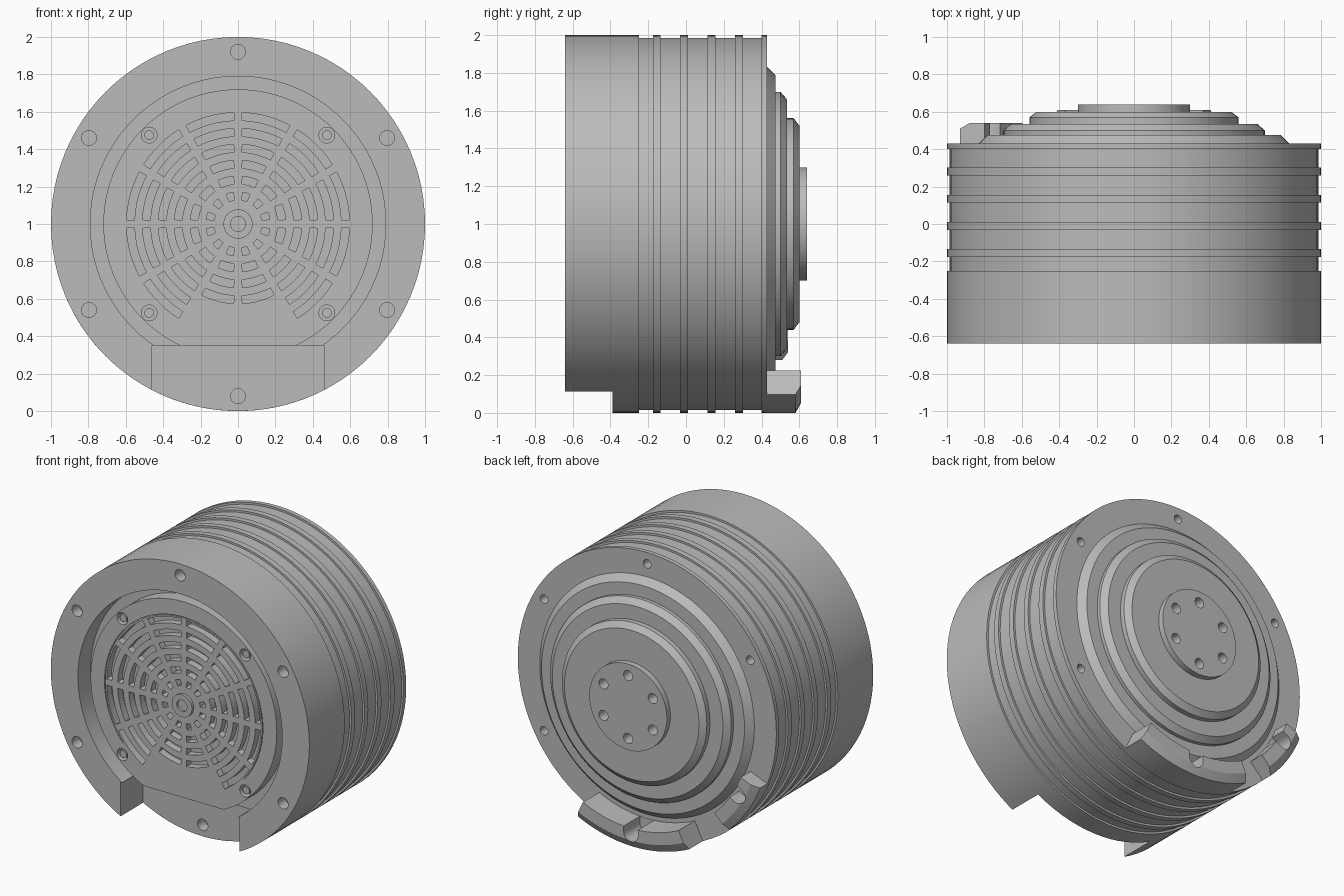
import bpy, bmesh, math
from mathutils import Matrix, Vector

cube = bpy.data.objects.get("Cube")
if cube:
    bpy.data.objects.remove(cube, do_unlink=True)

grey = bpy.data.materials.new("grey_metal")
grey.use_nodes = True
COLOUR = (0.5, 0.5, 0.5, 1)
grey.diffuse_color = COLOUR
grey.node_tree.nodes["Principled BSDF"].inputs["Base Color"].default_value = COLOUR
CENTRE = Vector((0, 0, 1))


def finish(name, bm):
    bmesh.ops.recalc_face_normals(bm, faces=bm.faces)
    mesh = bpy.data.meshes.new(name)
    bm.to_mesh(mesh)
    bm.free()
    mesh.materials.append(grey)
    ob = bpy.data.objects.new(name, mesh)
    bpy.context.collection.objects.link(ob)
    return ob


def sweep(bm, profile, start, end, steps):
    """Turn a closed (radius, y) outline about the y axis through an angle in degrees."""
    rings = []
    for i in range(steps + 1):
        a = math.radians(start + (end - start) * i / steps)
        rings.append([bm.verts.new(CENTRE + Vector((r * math.cos(a), y, r * math.sin(a))))
                      for r, y in profile])
    n = len(profile)
    for lo, hi in zip(rings, rings[1:]):
        for j in range(n):
            k = (j + 1) % n
            bm.faces.new((lo[j], lo[k], hi[k], hi[j]))
    bm.faces.new(rings[0])
    bm.faces.new(rings[-1])


def lathe(name, profile, steps=96):
    """Full turn of an outline that starts and ends on the axis."""
    bm = bmesh.new()
    verts = [bm.verts.new(CENTRE + Vector((r, y, 0))) for r, y in profile]
    edges = [bm.edges.new(p) for p in zip(verts, verts[1:])]
    bmesh.ops.spin(bm, geom=verts + edges, cent=CENTRE, axis=(0, 1, 0),
                   angle=math.tau, steps=steps, use_merge=True)
    bmesh.ops.remove_doubles(bm, verts=bm.verts, dist=1e-4)
    return finish(name, bm)


def rod(bm, x, z, radius, y0, y1, sides=24):
    mat = Matrix.Translation((x, (y0 + y1) / 2, z)) @ Matrix.Rotation(math.pi / 2, 4, 'X')
    bmesh.ops.create_cone(bm, cap_ends=True, segments=sides, radius1=radius,
                          radius2=radius, depth=abs(y1 - y0), matrix=mat)


def block(bm, centre, size, turn=0):
    mat = (Matrix.Translation(centre) @ Matrix.Rotation(turn, 4, 'Y')
           @ Matrix.Diagonal((*size, 1)))
    bmesh.ops.create_cube(bm, size=1, matrix=mat)


def around(radius, degrees):
    a = math.radians(degrees)
    return radius * math.cos(a), 1 + radius * math.sin(a)


def cut(target, name, bm):
    cutter = finish(name, bm)
    cutter.hide_render = True
    mod = target.modifiers.new(name, 'BOOLEAN')
    mod.operation, mod.solver, mod.object = 'DIFFERENCE', 'EXACT', cutter
    bpy.context.view_layer.objects.active = target
    bpy.ops.object.modifier_apply(modifier=name)
    bpy.data.objects.remove(cutter, do_unlink=True)


def smooth(ob):
    bpy.ops.object.select_all(action='DESELECT')
    ob.select_set(True)
    bpy.context.view_layer.objects.active = ob
    bpy.ops.object.shade_smooth_by_angle(angle=math.radians(25))


# Ribbed drum with a front recess and a stepped back
outline = [(0, -.6), (.72, -.6), (.72, -.5), (.79, -.5), (.79, -.64), (1, -.64), (1, -.25)]
for y in (-.155, -.01, .135, .28):
    outline += [(.986, y - .022 if y > -.155 else -.25), (.986, y - .021),
                (1, y - .021), (1, y + .021), (.986, y + .021)]
outline += [(.986, .4), (1, .4), (1, .43), (.83, .43), (.785, .475), (.7, .475), (.7, .5),
            (.66, .535), (.56, .535), (.56, .57), (.52, .6), (.3, .6), (.3, .64), (0, .64)]
body = lathe("drum_body", outline)

# Opening at the bottom of the front
bm = bmesh.new()
block(bm, (0, -.69, .1), (.92, .6, .5))
cut(body, "bottom_opening", bm)

# Rim screw holes, hub holes and screw pockets of the front plate
bm = bmesh.new()
for i in range(6):
    angle = 30 + 60 * i
    x, z = around(.92, angle)
    front = -.39 if angle == 270 else -.64
    rod(bm, x, z, .04, front - .05, front + .08)
    rod(bm, x, z, .03, .3, .5)
    x, z = around(.22, angle)
    rod(bm, x, z, .035, .54, .7)
for i in range(4):
    x, z = around(.672, 45 + 90 * i)
    rod(bm, x, z, .042, -.65, -.55)
cut(body, "round_holes", bm)

# Grille slots in six rings of twelve
bm = bmesh.new()
for ring in range(6):
    r = .15 + .085 * ring
    gap = math.degrees(.022 / r)
    for sector in range(12):
        start = 30 * sector
        if ring > 3 and sector in (8, 9):
            continue
        box = [(r - .021, -.7), (r + .021, -.7), (r + .021, -.55), (r - .021, -.55)]
        sweep(bm, box, start + gap, start + 30 - gap, 5)
cut(body, "grille_slots", bm)

# Fine groove around the grille
bm = bmesh.new()
sweep(bm, [(.607, -.65), (.613, -.65), (.613, -.592), (.607, -.592)], -40, 220, 72)
cut(body, "grille_groove", bm)
smooth(body)

# Ring boss in the middle of the grille
smooth(lathe("grille_boss", [(0, -.605), (.04, -.605), (.04, -.62), (.078, -.62),
                             (.078, -.59), (0, -.59)], 40))

# Plate screws
bm = bmesh.new()
for i in range(4):
    x, z = around(.672, 45 + 90 * i)
    rod(bm, x, z, .026, -.59, -.54)
smooth(finish("plate_screws", bm))


# Curved feet on the back, notched around the rim screws
def foot(name, start, end, top, screw_angle):
    bm = bmesh.new()
    sweep(bm, [(.86, .42), (1, .42), (1, top - .03), (.945, top), (.86, top)], start, end, 20)
    ob = finish(name, bm)
    bm = bmesh.new()
    x, z = around(.9, screw_angle)
    rod(bm, x, z, .055, .432, .8)
    cut(ob, name + "_notch", bm)
    bm = bmesh.new()
    x, z = around(.84, screw_angle)
    block(bm, (x, .632, z), (.12, .4, .11), -math.radians(screw_angle))
    cut(ob, name + "_slot", bm)
    smooth(ob)


foot("bottom_foot", 244.5, 295.5, .61, 270)
foot("side_foot", 201.6, 226, .54, 210)
